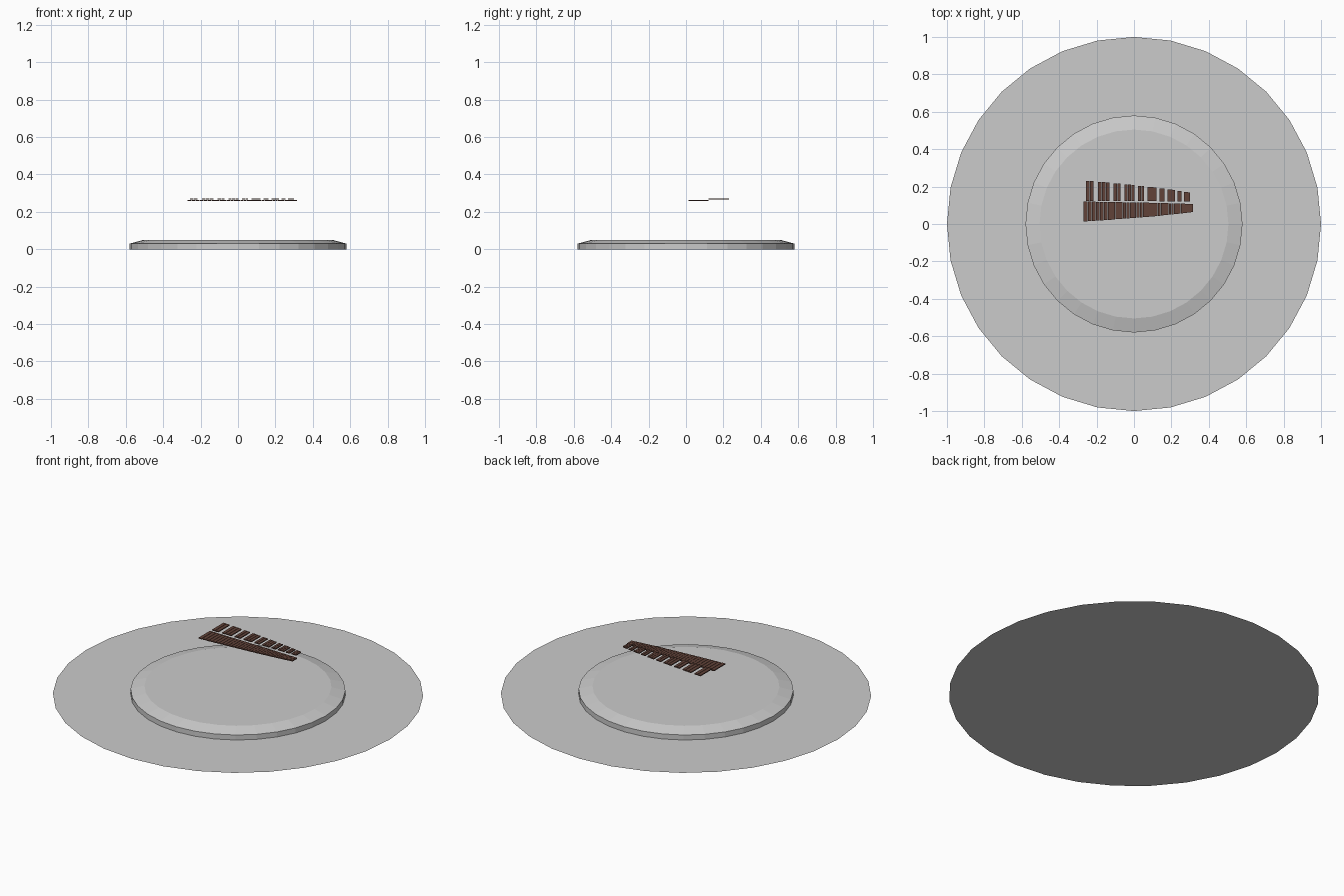
import bpy, bmesh, math
from mathutils import Matrix

if "Cube" in bpy.data.objects:
    bpy.data.objects.remove(bpy.data.objects["Cube"])

SIDES = 32


def material(name, rgb):
    m = bpy.data.materials.new(name)
    m.diffuse_color = (*rgb, 1)
    m.use_nodes = True
    m.node_tree.nodes["Principled BSDF"].inputs["Base Color"].default_value = m.diffuse_color
    return m


def finish(name, bm, mat=None):
    bmesh.ops.recalc_face_normals(bm, faces=bm.faces)
    me = bpy.data.meshes.new(name)
    bm.to_mesh(me)
    bm.free()
    ob = bpy.data.objects.new(name, me)
    bpy.context.collection.objects.link(ob)
    if mat:
        me.materials.append(mat)
    return ob


def ring(bm, r, z):
    return [bm.verts.new((r * math.cos(2 * math.pi * i / SIDES),
                          r * math.sin(2 * math.pi * i / SIDES), z)) for i in range(SIDES)]


def add_bar(bm, x, y0, y1, z0, z1, width):
    size = Matrix.Diagonal((width, y1 - y0, z1 - z0, 1))
    bmesh.ops.create_cube(bm, size=1, matrix=Matrix.Translation(
        (x, (y0 + y1) / 2, (z0 + z1) / 2)) @ size)


def lerp(a, b, t):
    return a + (b - a) * t


wood = material("dark_wood", (0.12, 0.055, 0.04))
floor_grey = material("floor_grey", (0.61, 0.605, 0.585))

# Paper-thin floor disc
bm = bmesh.new()
bm.faces.new(ring(bm, 1.0, 0))
finish("floor_disc", bm, floor_grey)

# Low platform with a sloped rim
bm = bmesh.new()
rings = [ring(bm, r, z) for r, z in ((0.58, 0.0), (0.58, 0.03), (0.505, 0.05))]
for a, b in zip(rings, rings[1:]):
    for i in range(SIDES):
        j = (i + 1) % SIDES
        bm.faces.new((a[i], a[j], b[j], b[i]))
bm.faces.new(rings[-1])
finish("platform", bm)

# Natural bars: five octaves, narrowing to the right
COUNT = 36
pitches = [lerp(0.0225, 0.010, i / (COUNT - 1)) for i in range(COUNT)]
starts = [-0.27 + sum(pitches[:i]) for i in range(COUNT)]
bm = bmesh.new()
for i, (x, p) in enumerate(zip(starts, pitches)):
    t = i / (COUNT - 1)
    add_bar(bm, x + p / 2, lerp(0.014, 0.064, t), lerp(0.12, 0.107, t), 0.257, 0.263, p * 0.9)
finish("natural_bars", bm, wood)

# Accidental bars: groups of two and three, over the gaps between naturals
bm = bmesh.new()
for i in range(1, COUNT):
    if i % 7 in (1, 2, 4, 5, 6):
        t = i / (COUNT - 1)
        add_bar(bm, starts[i], lerp(0.124, 0.12, t), lerp(0.233, 0.166, t),
                0.266, 0.272, pitches[i] * 0.9)
finish("accidental_bars", bm, wood)
